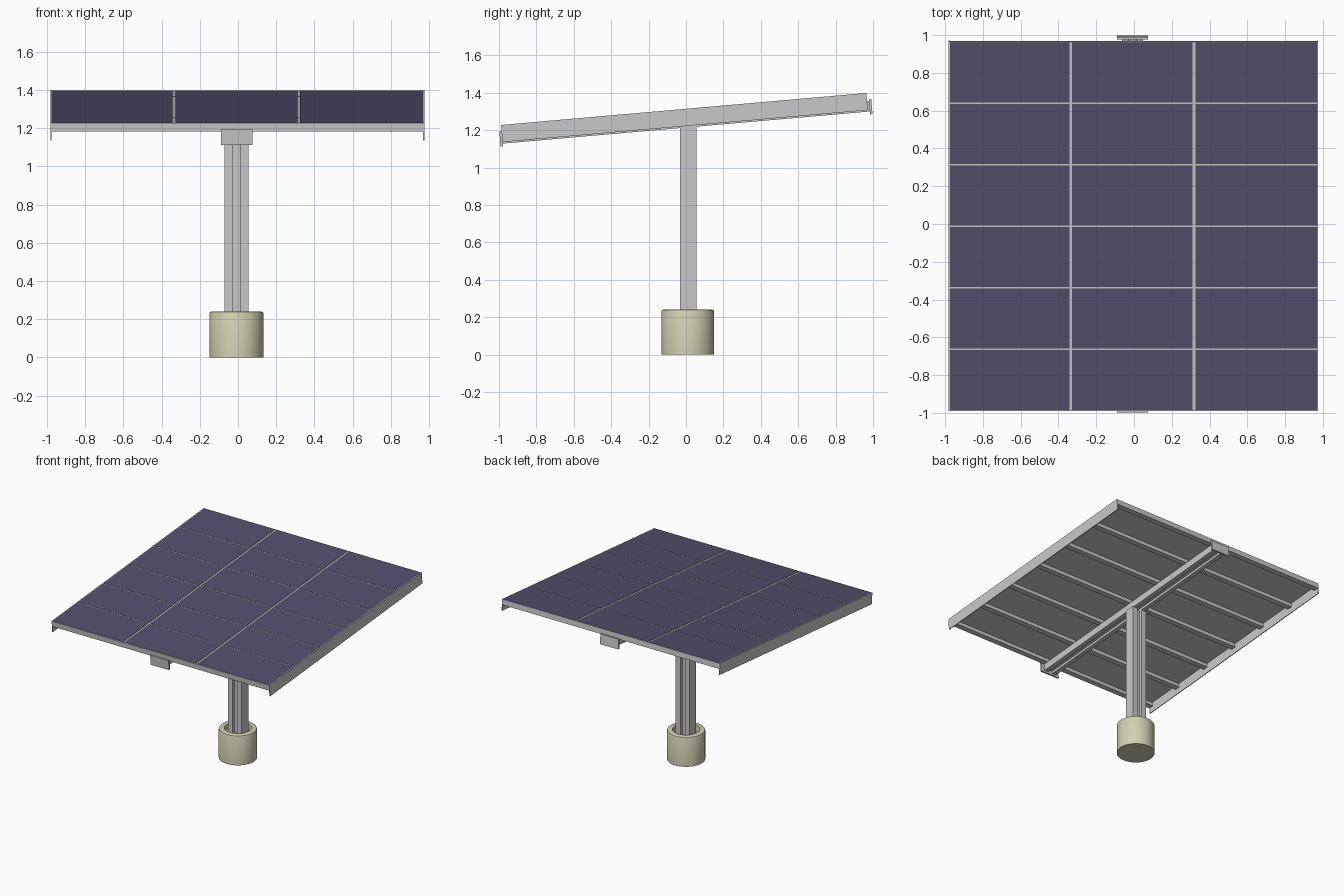
import bpy, bmesh, math
from mathutils import Matrix

if "Cube" in bpy.data.objects:
    bpy.data.objects.remove(bpy.data.objects["Cube"])


def lin(c):
    c /= 255
    return c / 12.92 if c <= 0.04045 else ((c + 0.055) / 1.055) ** 2.4


def material(name, r, g, b):
    m = bpy.data.materials.new(name)
    m.diffuse_color = (lin(r), lin(g), lin(b), 1)
    m.use_nodes = True
    m.node_tree.nodes["Principled BSDF"].inputs["Base Color"].default_value = m.diffuse_color
    return m


METAL = material("grey metal", 201, 201, 201)
CELL = material("dark indigo cell", 83, 79, 108)
CONCRETE = material("pale concrete", 211, 208, 178)

# Local frame of the tilted array: z = 0 is the panel top surface
TILT = Matrix.Translation((0, 0, 1.314)) @ Matrix.Rotation(math.radians(5.0), 4, 'X')


def finish(name, bm, mats, matrix=None):
    bmesh.ops.recalc_face_normals(bm, faces=bm.faces)
    me = bpy.data.meshes.new(name)
    bm.to_mesh(me)
    bm.free()
    for m in mats:
        me.materials.append(m)
    ob = bpy.data.objects.new(name, me)
    bpy.context.collection.objects.link(ob)
    if matrix:
        ob.matrix_world = matrix
    return ob


def box(name, x0, x1, y0, y1, z0, z1, mats=(METAL,), matrix=TILT, top=0):
    bm = bmesh.new()
    bmesh.ops.create_cube(bm, size=1)
    for v in bm.verts:
        v.co = (x0 if v.co.x < 0 else x1,
                y0 if v.co.y < 0 else y1,
                z0 if v.co.z < 0 else z1)
    bm.normal_update()
    for f in bm.faces:
        f.material_index = top if f.normal.z > 0.5 else 0
    return finish(name, bm, mats, matrix)


def h_section(name, w, d, flange, web, length, matrix):
    """H profile in the xy plane, extruded along z."""
    a, b, c, e = w / 2, d / 2, w / 2 - flange, web / 2
    pts = [(-a, -b), (-c, -b), (-c, -e), (c, -e), (c, -b), (a, -b),
           (a, b), (c, b), (c, e), (-c, e), (-c, b), (-a, b)]
    bm = bmesh.new()
    face = bm.faces.new([bm.verts.new((x, y, 0)) for x, y in pts])
    ext = bmesh.ops.extrude_face_region(bm, geom=[face])
    for g in ext["geom"]:
        if isinstance(g, bmesh.types.BMVert):
            g.co.z += length
    return finish(name, bm, (METAL,), matrix)


# Concrete footing: lathed profile with a recessed top
profile = [(0, 0), (0.141, 0), (0.141, 0.23), (0.138, 0.237), (0.131, 0.24),
           (0.100, 0.24), (0.096, 0.20), (0, 0.20)]
bm = bmesh.new()
vs = [bm.verts.new((r, 0, z)) for r, z in profile]
edges = [bm.edges.new(p) for p in zip(vs, vs[1:])]
bmesh.ops.spin(bm, geom=vs + edges, cent=(0, 0, 0), axis=(0, 0, 1),
               angle=2 * math.pi, steps=48)
bmesh.ops.remove_doubles(bm, verts=bm.verts, dist=1e-5)
footing = finish("footing", bm, (CONCRETE,), Matrix.Translation((-0.008, 0.01, 0)))
bpy.context.view_layer.objects.active = footing
footing.select_set(True)
bpy.ops.object.shade_smooth_by_angle(angle=math.radians(40))

# Post and the main beam that carries the array
h_section("post", 0.124, 0.086, 0.041, 0.03, 1.03,
          Matrix.Translation((-0.008, 0.012, 0.19)))
h_section("main_beam", 0.11, 0.056, 0.035, 0.016, 1.97,
          TILT @ Matrix.Translation((-0.008, 0.978, -0.072))
          @ Matrix.Rotation(math.radians(90), 4, 'X'))

# Beam end plates
box("front_end_plate", -0.09, 0.075, -1.005, -0.992, -0.115, -0.035)
box("back_end_plate", -0.09, 0.075, 0.978, 0.991, -0.115, -0.035)

# Side rails
Y0, Y1 = -0.993, 0.968
box("left_side_rail", -0.981, -0.975, Y0, Y1, -0.092, 0)
box("right_side_rail", 0.969, 0.975, Y0, Y1, -0.092, 0)

# Panels, three columns by six rows
COLS = [(-0.975, -0.342), (-0.328, 0.311), (0.325, 0.969)]
step = (Y1 - Y0) / 6
for c, (x0, x1) in enumerate(COLS):
    for r in range(6):
        box(f"panel_{c}_{r}", x0, x1, Y0 + r * step + 0.004,
            Y0 + (r + 1) * step - 0.004, -0.014, 0, (METAL, CELL), top=1)

# Purlins under the row seams and the two outer edges
for r in range(7):
    y = min(max(Y0 + r * step, Y0 + 0.02), Y1 - 0.02)
    box(f"purlin_{r}", -0.975, 0.969, y - 0.02, y + 0.02, -0.045, -0.0145)

# Thin trim strips in the column and row seams, and along the outer edges
for i, x in enumerate((-0.335, 0.318)):
    box(f"column_trim_{i}", x - 0.007, x + 0.007, Y0, Y1, -0.014, -0.003)
for r in range(7):
    y = min(max(Y0 + r * step, Y0 + 0.002), Y1 - 0.002)
    h = 0.004 if 0 < r < 6 else 0.002
    box(f"row_trim_{r}", -0.975, 0.969, y - h, y + h, -0.0145, -0.002)
